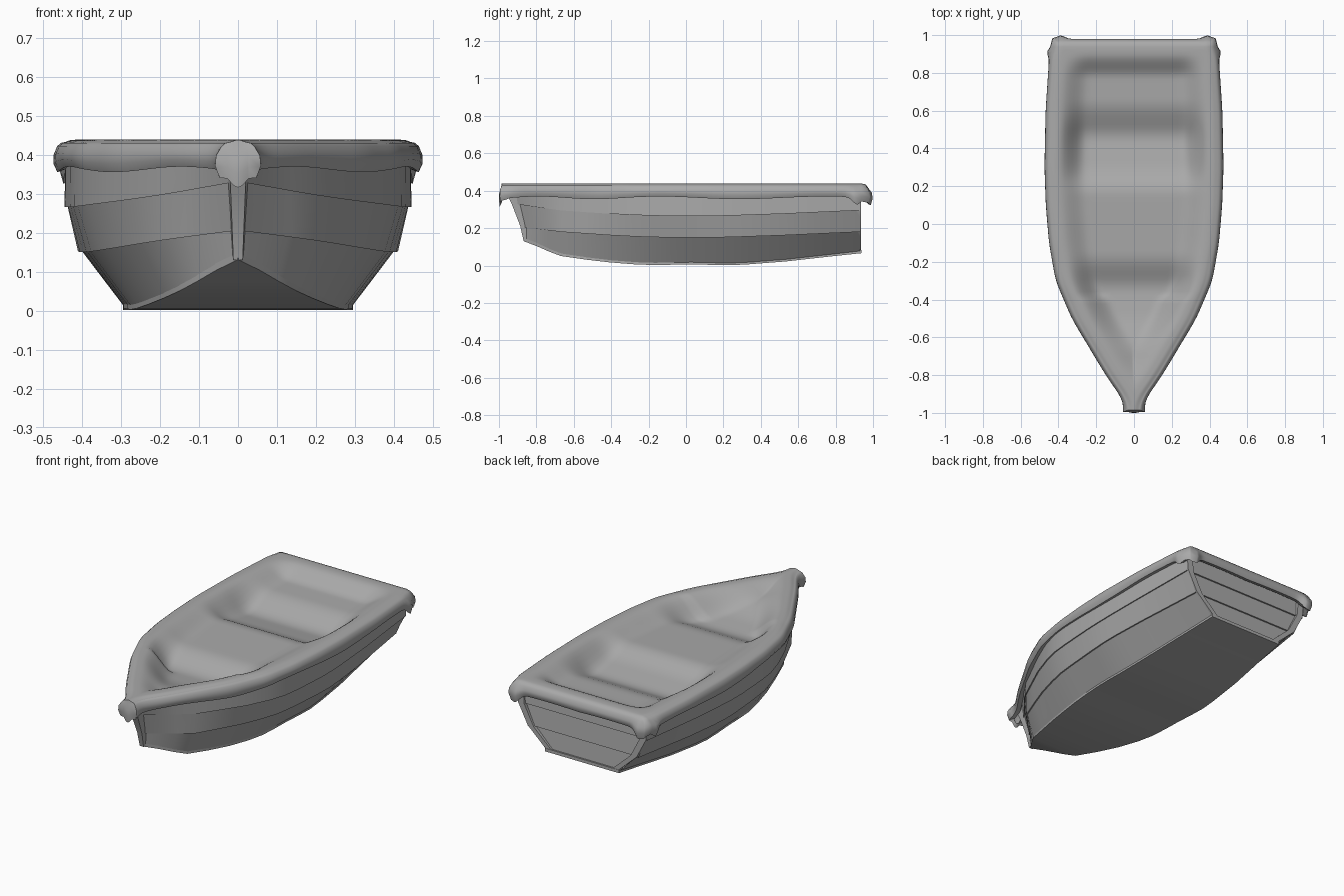
import bpy, bmesh, math
from mathutils import Vector

cube = bpy.data.objects.get("Cube")
if cube:
    bpy.data.objects.remove(cube)

grey = bpy.data.materials.new("plain grey")
grey.use_nodes = True
colour = (0.4, 0.4, 0.4, 1)
grey.diffuse_color = colour
grey.node_tree.nodes["Principled BSDF"].inputs["Base Color"].default_value = colour


def finish(name, bm, angle=30):
    bmesh.ops.recalc_face_normals(bm, faces=bm.faces)
    mesh = bpy.data.meshes.new(name)
    bm.to_mesh(mesh)
    bm.free()
    obj = bpy.data.objects.new(name, mesh)
    mesh.materials.append(grey)
    bpy.context.collection.objects.link(obj)
    bpy.ops.object.select_all(action='DESELECT')
    obj.select_set(True)
    bpy.context.view_layer.objects.active = obj
    bpy.ops.object.shade_smooth_by_angle(angle=math.radians(angle))


def loft(name, rows, closed=True):
    """Skin a list of equal-length point rows; closed rows get end caps."""
    bm = bmesh.new()
    vs = [[bm.verts.new(p) for p in row] for row in rows]
    n = len(rows[0])
    for a, b in zip(vs, vs[1:]):
        for i in range(n if closed else n - 1):
            j = (i + 1) % n
            bm.faces.new((a[i], a[j], b[j], b[i]))
    if closed:
        bm.faces.new(vs[0])
        bm.faces.new(vs[-1])
    bmesh.ops.remove_doubles(bm, verts=bm.verts, dist=0.0005)
    finish(name, bm)


def lerp_table(table, t):
    for (a, p), (b, q) in zip(table, table[1:]):
        if t <= b:
            return p + (q - p) * max(0, (t - a) / (b - a))
    return table[-1][1]


def smooth(a, b, t):
    t = min(1, max(0, (t - a) / (b - a)))
    return t * t * (3 - 2 * t)


# Hull lines: bow y, half widths and heights at each station
STATIONS = [-0.67, -0.27, 0.03, 0.33, 0.93]
LINES = [
    (-0.86, [0, .14, .25, .28, .28, .225], [.145, .065, .02, .02, .02, .08]),
    (-0.87, [0, .19, .345, .39, .40, .34], [.21, .185, .16, .155, .16, .185]),
    (-0.92, [0, .20, .385, .43, .435, .40], [.335, .30, .275, .27, .275, .30]),
    (-0.97, [0, .20, .39, .435, .44, .41], [.42] * 6),
]
STEPS = 3


def spline(values):
    """Resample a list smoothly through its values."""
    v = [2 * values[0] - values[1]] + values + [2 * values[-1] - values[-2]]
    out = []
    for a, b, c, d in zip(v, v[1:], v[2:], v[3:]):
        for i in range(STEPS):
            t = i / STEPS
            out.append(b + t / 2 * (c - a + t * (2 * a - 5 * b + 4 * c - d
                                                 + t * (3 * (b - c) + d - a))))
    return out + [values[-1]]


def hull_line(k, out=0.0, drop=0.0):
    bow, widths, heights = LINES[k]
    ys = [bow] + STATIONS
    ys = [a + (b - a) * i / STEPS for a, b in zip(ys, ys[1:]) for i in range(STEPS)] + [ys[-1]]
    return [Vector((max(0, w + out), y, z - drop))
            for y, w, z in zip(ys, spline(widths), spline(heights))]


def flip(p):
    return Vector((-p.x, p.y, p.z))


# Lapped side planks
for side, label in ((1, "left"), (-1, "right")):
    for k, part in enumerate(("lower", "middle", "upper")):
        inner = hull_line(k, -0.02)
        rows = [inner, hull_line(k, 0.007, 0.005), hull_line(k + 1), hull_line(k + 1, -0.02), inner]
        if side < 0:
            rows = [[flip(p) for p in r] for r in rows]
        loft(f"{label}_{part}_plank", rows, closed=False)

# Bottom board with a lip past the planks
board = []
for z_off in (0.004, -0.014):
    line = hull_line(0, 0.009, -z_off)
    line[0].x = 0
    line[0].y -= 0.01
    line[-1].y += 0.008
    board.append(line)
loft("bottom_board", [[flip(a), a, b, flip(b)] for a, b in zip(*board)])

# Raked stem post
rows = []
for y, z, w in ((-.86, .13, .012), (-.878, .21, .015), (-.926, .335, .02), (-.972, .42, .022)):
    rows.append([(-w, y - .008, z), (w, y - .008, z), (w * 1.3, y + .04, z), (-w * 1.3, y + .04, z)])
loft("stem_post", rows)

# Transom planks and the frame strips around them
stern = [hull_line(k)[-1] for k in range(4)]
for k, part in enumerate(("lower", "middle", "upper")):
    a, b = stern[k], stern[k + 1]
    profile = [(a, .90), (a, .926), (b, .917), (b, .90)]
    loft(f"transom_{part}_plank",
         [[(s * (p.x - .01), y, p.z) for p, y in profile] for s in (-1, 1)])
for side, label in ((1, "left"), (-1, "right")):
    loft(f"{label}_transom_strip", [[(side * (p.x + dx), y, p.z) for dx, y in
         ((0.003, .91), (0.003, .936), (-0.035, .936), (-0.035, .91))] for p in stern])

# Soft cover: plan outline and shallow hollows between the hidden benches
OUTLINE = [(-.985, .03), (-.93, .04), (-.8, .13), (-.6, .25), (-.5, .31), (-.3, .395),
           (-.1, .43), (.1, .447), (.3, .454), (.6, .448), (.9, .428), (.96, .405)]
FLOOR = [(-.9, .42), (-.74, .38), (-.65, .385), (-.5, .34), (-.33, .32), (-.19, .38),
         (.19, .39), (.28, .345), (.47, .31), (.62, .375), (.78, .38), (.96, .39)]


def blur(table, y, r):
    return sum(lerp_table(table, y + r * i / 2) for i in range(-2, 3)) / 5


def cover_z(x, y, w):
    side = (w - abs(x)) * (0.85 if y < -0.4 else 1)
    edge = min(side, 0.975 - y)
    dip = smooth(0.05, 0.2, side) * smooth(0.07, 0.2, 0.975 - y)
    z = 0.438 - dip * (0.438 - blur(FLOOR, y, 0.035))
    return z - 0.008 * (1 - smooth(0, 0.03, edge))


bm = bmesh.new()
ROWS, COLS = 90, 40
grid = []
for j in range(ROWS + 1):
    y = -0.985 + 1.945 * j / ROWS
    w = blur(OUTLINE, y, 0.04)
    row = []
    for i in range(COLS + 1):
        x = w * math.sin(math.pi / 2 * (2 * i / COLS - 1) * 0.8) / math.sin(math.pi * 0.4)
        row.append(bm.verts.new((x, y, cover_z(x, y, w))))
    grid.append(row)
for a, b in zip(grid, grid[1:]):
    for i in range(COLS):
        bm.faces.new((a[i], a[i + 1], b[i + 1], b[i]))

# Hanging hem, drooping into lumps at the bow and both stern corners
rim = grid[0] + [r[-1] for r in grid[1:]] + grid[-1][-2::-1] + [r[0] for r in grid[-2:0:-1]]
LUMPS = [Vector(c) for c in ((0, -.985), (.39, .96), (-.39, .96), (.425, .915), (-.425, .915))]
base = [v.co.copy() for v in rim]
last = rim
for out, z, droop in ((.01, .422, .006), (.019, .402, .012), (.02, .382, .025),
                      (.01, .362, .042), (-.02, .372, .03)):
    ring = []
    for p in base:
        lump = max(math.exp(-((p.xy - c).length / 0.032) ** 2) for c in LUMPS)
        d = Vector((0, 0, 0))
        if p.y > 0.955:
            d.y = 1
        if p.y < -0.98:
            d.y = -0.4
        if p.y < 0.955 and abs(p.x) > 0.028:
            d.x = math.copysign(1, p.x)
        elif abs(p.x) > 0.395:
            d.x, d.y = math.copysign(0.7, p.x), 0.7
        q = p + d * (out + lump * 0.018 * smooth(.43, .39, z))
        wave = 0.007 * math.sin(7 * p.y + 6 * abs(p.x))
        q.z = z + wave * (1 - smooth(.36, .42, z)) - lump * droop
        ring.append(bm.verts.new(q))
    for i in range(len(ring)):
        j = (i + 1) % len(ring)
        bm.faces.new((last[i], last[j], ring[j], ring[i]))
    last = ring
finish("draped_cover", bm, 60)
